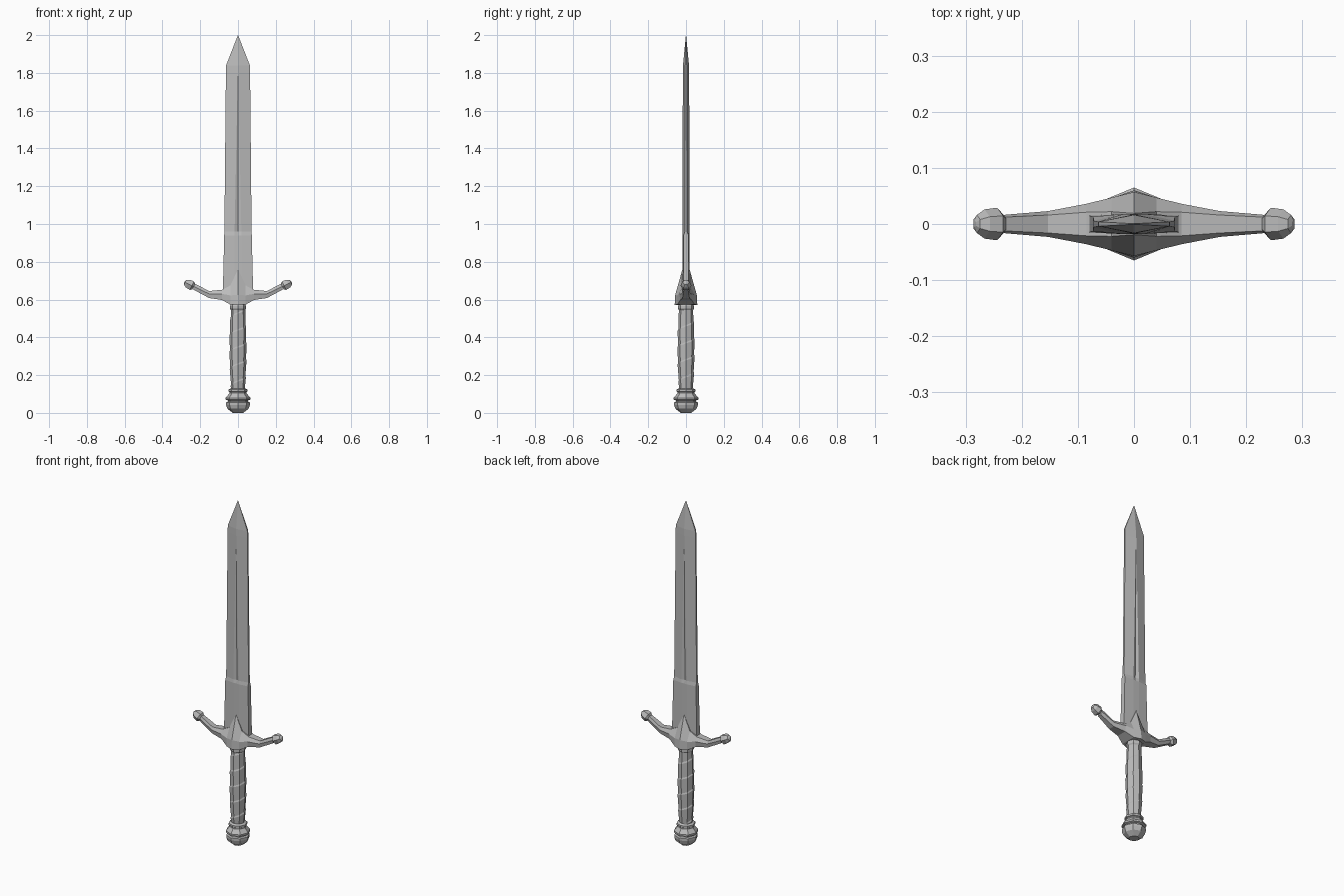
import bpy, bmesh
from math import sin, cos, pi
from mathutils import Vector

if "Cube" in bpy.data.objects:
    bpy.data.objects.remove(bpy.data.objects["Cube"])

steel = bpy.data.materials.new("grey steel")
steel.use_nodes = True
GREY = (0.5, 0.5, 0.5, 1)
steel.diffuse_color = GREY
steel.node_tree.nodes["Principled BSDF"].inputs["Base Color"].default_value = GREY


def finish(name, bm):
    """Clean the mesh and add it as a flat shaded object."""
    bmesh.ops.remove_doubles(bm, verts=bm.verts, dist=0.0002)
    bmesh.ops.recalc_face_normals(bm, faces=bm.faces)
    mesh = bpy.data.meshes.new(name)
    bm.to_mesh(mesh)
    bm.free()
    mesh.materials.append(steel)
    obj = bpy.data.objects.new(name, mesh)
    bpy.context.collection.objects.link(obj)
    return obj


def loft(name, rings, closed=True, caps=True):
    """Skin a list of equally long point rings."""
    bm = bmesh.new()
    rows = [[bm.verts.new(p) for p in ring] for ring in rings]
    n = len(rows[0])
    for a, b in zip(rows, rows[1:]):
        for i in range(n if closed else n - 1):
            j = (i + 1) % n
            bm.faces.new((a[i], a[j], b[j], b[i]))
    if caps:
        bm.faces.new(rows[0])
        bm.faces.new(rows[-1])
    return finish(name, bm)


def lathe(name, profile, origin, axis, sides=8, turn=0.0):
    """Turn (distance, radius) pairs around an axis."""
    axis = Vector(axis).normalized()
    v = Vector((0, 1, 0))
    u = v.cross(axis)
    angles = [turn + 2 * pi * i / sides for i in range(sides)]
    return loft(name, [[Vector(origin) + axis * t + (u * cos(a) + v * sin(a)) * r
                        for a in angles] for t, r in profile])


# Blade: height, half width, edge and face half thickness, groove half width, depth
def blade_ring(z, w, e, c, g, d):
    half = [(w, -e), (w, e), (g, c), (0, c - d), (-g, c)]
    half += [(-w, e), (-w, -e), (-g, -c), (0, d - c), (g, -c)]
    return [(x, y, z) for x, y in half]


loft("blade", [blade_ring(*s) for s in (
    (0.60, 0.081, 0.015, 0.018, 0.018, 0),
    (0.94, 0.073, 0.013, 0.018, 0.018, 0),
    (0.96, 0.072, 0.006, 0.018, 0.018, 0.008),
    (1.80, 0.064, 0.004, 0.017, 0.001, 0),
    (1.84, 0.063, 0.004, 0.016, 0.001, 0),
    (2.00, 0.0005, 0.0005, 0.0005, 0.0004, 0))])

# Crossguard: x, then (y, z) of the top, middle and bottom corners
stations = [
    (0.235, (0.012, 0.688), (0.016, 0.670), (0.011, 0.652)),
    (0.153, (0.016, 0.645), (0.023, 0.630), (0.018, 0.608)),
    (0.085, (0.021, 0.652), (0.036, 0.630), (0.030, 0.598)),
    (0.040, (0.022, 0.675), (0.047, 0.622), (0.046, 0.573)),
    (0.000, (0.019, 0.760), (0.057, 0.625), (0.060, 0.572))]


def guard_ring(x, corners):
    front = [(x, -y, z) for y, z in corners]
    back = [(x, y, z) for y, z in reversed(corners)]
    return front + back


rings = [guard_ring(-s[0], s[1:]) for s in stations]
rings += [guard_ring(s[0], s[1:]) for s in reversed(stations[:-1])]
loft("crossguard", rings)

# Faceted knobs on the guard ends
for side, label in ((1, "left"), (-1, "right")):
    lathe(label + "_guard_knob",
          [(0, 0.018), (0.011, 0.029), (0.036, 0.026), (0.051, 0.016), (0.055, 0.006)],
          (side * 0.234, 0, 0.669), (side * 0.9, 0, 0.43), sides=6, turn=pi / 6)

# Grip with one spiral ledge winding up it
LOW, HIGH, PITCH, SIDES = 0.12, 0.555, 0.09, 8


def grip_radius(z):
    t = (z - LOW) / (HIGH - LOW)
    return 0.037 + 0.008 * sin(pi * t)


columns = []
for i in range(SIDES + 1):
    a = 2 * pi * i / SIDES + pi / 2
    column = []
    for k in range(-1, 6):
        ledge = LOW + PITCH * (k + i / SIDES)
        for dz, dr in ((0, 0.001), (0.008, -0.002)):
            z = min(max(ledge + dz, LOW), HIGH)
            r = grip_radius(z) + dr
            column.append((r * cos(a), r * sin(a), z))
    columns.append(column)
loft("grip", columns, closed=False, caps=False)

# Collar under the guard and the turned pommel
lathe("grip_collar", [(0.545, 0.038), (0.552, 0.043), (0.566, 0.043), (0.574, 0.038)],
      (0, 0, 0), (0, 0, 1))
lathe("pommel", [(0, 0.028), (0.022, 0.056), (0.042, 0.063), (0.056, 0.063),
                 (0.060, 0.053), (0.066, 0.053), (0.070, 0.065), (0.080, 0.065),
                 (0.104, 0.045), (0.110, 0.045), (0.113, 0.050), (0.124, 0.050),
                 (0.130, 0.040)], (0, 0, 0), (0, 0, 1))
